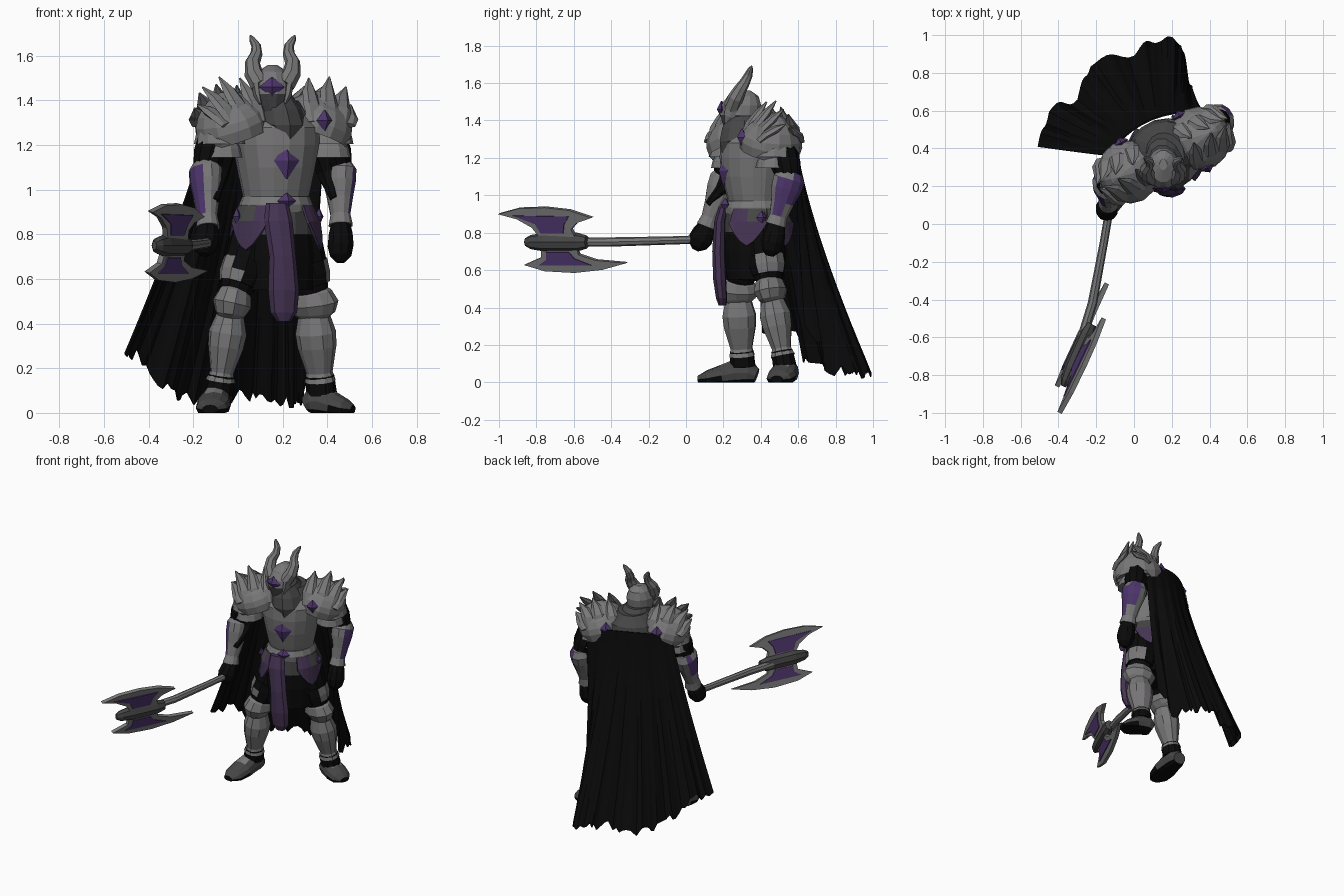
import bpy, bmesh, math, random
from mathutils import Vector as V

random.seed(4)
if "Cube" in bpy.data.objects:
    bpy.data.objects.remove(bpy.data.objects["Cube"])


def material(name, rgb):
    m = bpy.data.materials.new(name)
    m.use_nodes = True
    m.diffuse_color = (*rgb, 1)
    m.node_tree.nodes["Principled BSDF"].inputs["Base Color"].default_value = (*rgb, 1)
    return m


STEEL = material("steel grey", (0.19, 0.185, 0.19))
DARK = material("dark grey", (0.06, 0.06, 0.06))
PURPLE = material("gem purple", (0.075, 0.036, 0.15))
CLOTH = material("dull purple cloth", (0.058, 0.033, 0.085))
BLACK = material("black", (0.003, 0.003, 0.003))

CENTRE, TURN = V((0.17, 0.37, 0)), math.radians(19)
SIDE = V((math.cos(TURN), math.sin(TURN), 0))
BACK = V((-math.sin(TURN), math.cos(TURN), 0))
LINE, REAR = V((0.88, 0.475, 0)), V((-0.475, 0.88, 0))


def finish(name, bm, *mats):
    bmesh.ops.recalc_face_normals(bm, faces=bm.faces)
    me = bpy.data.meshes.new(name)
    bm.to_mesh(me)
    bm.free()
    for m in mats:
        me.materials.append(m)
    ob = bpy.data.objects.new(name, me)
    bpy.context.collection.objects.link(ob)
    return ob


def paint(ob, mat, rule):
    ob.data.materials.append(mat)
    for p in ob.data.polygons:
        if rule(p.center, p.normal):
            p.material_index = len(ob.data.materials) - 1


def tube(name, pts, mat, segs=12, side=SIDE, level=False):
    """Closed loft of elliptical rings: x, y, z, half width, half depth."""
    bm, rings = bmesh.new(), []
    c = [V(p[:3]) for p in pts]
    for i, p in enumerate(pts):
        t = (c[min(i + 1, len(c) - 1)] - c[max(i - 1, 0)]).normalized()
        if level:
            t = V((0, 0, 1))
        a = (V(side) - t * t.dot(V(side))).normalized()
        b = t.cross(a)
        ring = []
        for k in range(segs):
            g = math.tau * k / segs
            co = c[i] + a * p[3] * math.cos(g) + b * p[-1] * math.sin(g)
            co.z = max(co.z, 0)
            ring.append(bm.verts.new(co))
        rings.append(ring)
    for r, s in zip(rings, rings[1:]):
        for k in range(segs):
            j = (k + 1) % segs
            bm.faces.new((r[k], r[j], s[j], s[k]))
    bm.faces.new(rings[0])
    bm.faces.new(rings[-1])
    return finish(name, bm, mat)


def plate(name, outline, origin, ax, ay, thick, mat):
    bm = bmesh.new()
    n = V(ax).cross(V(ay)).normalized() * thick
    face = bm.faces.new([bm.verts.new(V(origin) + V(ax) * u + V(ay) * v - n / 2) for u, v in outline])
    out = bmesh.ops.extrude_face_region(bm, geom=[face])
    bmesh.ops.translate(bm, vec=n, verts=[e for e in out["geom"] if isinstance(e, bmesh.types.BMVert)])
    return finish(name, bm, mat)


def gem(name, c, w, h, d, side=SIDE):
    x, y, z = c
    return tube(name, [(x, y, z - h, 0.003), (x, y, z, w, d), (x, y, z + h, 0.003)], PURPLE, 4, side)


def dome(name, c, radii, out, tilt, mat):
    """Tilted, ridged shoulder shell, open underneath."""
    bm = bmesh.new()
    bmesh.ops.create_uvsphere(bm, u_segments=14, v_segments=10, radius=1)
    bmesh.ops.delete(bm, geom=[v for v in bm.verts if v.co.z < -0.4], context="VERTS")
    for v in bm.verts:
        v.co.z *= 1 - 0.3 * abs(v.co.y) if v.co.z > 0 else 1
        u, w, h = (v.co[i] * radii[i] for i in range(3))
        u, h = u * math.cos(tilt) + h * math.sin(tilt), h * math.cos(tilt) - u * math.sin(tilt)
        v.co = c + LINE * out * u + REAR * w + V((0, 0, h))
    return finish(name, bm, mat)


def body(*rings):
    return [(CENTRE.x, CENTRE.y, z, a, b) for z, a, b in rings]


# Torso, mantle, belt and neck
tube("breastplate", body((0.93, 0.14, 0.135), (1.0, 0.155, 0.155), (1.1, 0.175, 0.18), (1.2, 0.195, 0.19),
                         (1.28, 0.2, 0.185), (1.34, 0.13, 0.14)), STEEL, 16, level=True)
tube("mantle", [(0.155, 0.39, 1.16, 0.18, 0.15), (0.155, 0.39, 1.26, 0.19, 0.165), (0.16, 0.385, 1.34, 0.175, 0.155),
                (0.165, 0.37, 1.4, 0.1, 0.115)], DARK, 16, level=True)
tube("belt", body((0.9, 0.165, 0.165), (0.935, 0.165, 0.17), (0.97, 0.15, 0.155)), STEEL, 16, level=True)
tube("hip_wrap", body((0.8, 0.17, 0.165), (0.91, 0.165, 0.16)), DARK, 14, level=True)
tube("under_skirt", body((0.55, 0.17, 0.15), (0.7, 0.18, 0.165), (0.84, 0.165, 0.155)), BLACK, 14, level=True)
tube("cowl", [(0.18, 0.35, 1.22, 0.07, 0.165), (0.175, 0.35, 1.29, 0.13, 0.18), (0.165, 0.35, 1.36, 0.115, 0.165),
              (0.16, 0.32, 1.425, 0.08, 0.1)], DARK, 12, level=True)
front = CENTRE - BACK * 0.178
gem("chest_gem", (front.x - 0.01, front.y, 1.13), 0.06, 0.082, 0.027)
gem("buckle_gem", (front.x - 0.01, front.y + 0.01, 0.95), 0.045, 0.035, 0.03)

# Cloth strip down the front
tube("front_cloth", [(0.175, 0.2, 0.94, 0.05, 0.025), (0.18, 0.18, 0.86, 0.065, 0.03), (0.2, 0.175, 0.7, 0.06, 0.035),
                     (0.205, 0.18, 0.55, 0.07, 0.035), (0.205, 0.19, 0.45, 0.06, 0.03), (0.205, 0.195, 0.41, 0.03, 0.02)],
     CLOTH, 8, (1, 0.12, 0), level=True)

# Curved hip plates with pointed lower edges
for name, mid in (("right_hip_plate", -150), ("left_hip_plate", -32), ("left_rear_plate", 32), ("right_rear_plate", 150)):
    bm, prev = bmesh.new(), None
    for i in range(7):
        s = i / 3 - 1
        g = math.radians(mid + 30 * s)
        d = SIDE * math.cos(g) + BACK * math.sin(g)
        low = 0.73 + 0.12 * abs(s) ** 1.5
        col = [bm.verts.new(CENTRE + d * r + V((0, 0, z))) for r, z in ((0.17, 0.93), (0.2, 0.86), (0.21, low))]
        if prev:
            for k in range(2):
                bm.faces.new((prev[k], col[k], col[k + 1], prev[k + 1]))
        prev = col
    ob = finish(name, bm, CLOTH)
    paint(ob, DARK, lambda c, n: c.z > 0.88 and abs((c - CENTRE).dot(SIDE)) > 0.15 or "rear" in name and c.z > 0.87)
    ob.modifiers.new("thickness", "SOLIDIFY").thickness = 0.012
for s, sign in (("left", 1), ("right", -1)):
    gem(s + "_hip_gem", CENTRE + SIDE * sign * 0.195 - BACK * 0.03 + V((0, 0, 0.88)), 0.03, 0.035, 0.02, BACK)

# Legs: hip, knee, ankle, heel, toe
LEGS = {
    "left": ((0.27, 0.41, 0.8), (0.335, 0.45, 0.5), (0.37, 0.52, 0.13), (0.32, 0.55), (0.515, 0.485)),
    "right": ((0.07, 0.34, 0.8), (-0.025, 0.275, 0.5), (-0.08, 0.3, 0.13), (-0.09, 0.36), (-0.125, 0.065)),
}
for s, (hip, knee, ankle, heel, toe) in LEGS.items():
    H, K, A, E, T = V(hip), V(knee), V(ankle), V((*heel, 0)), V((*toe, 0))
    sign = 1 if s == "left" else -1
    aim = (T - E).normalized()
    across = aim.cross(V((0, 0, 1)))

    def leg(name, spans, mat):
        return tube(s + "_" + name, [(*p.lerp(q, f), a, b) for p, q, f, a, b in spans], mat, 10, across)
    leg("thigh", [(H, K, 0, 0.1, 0.1), (H, K, 0.4, 0.095, 0.1), (H, K, 0.8, 0.075, 0.085), (H, K, 1, 0.06, 0.07)], BLACK)
    cuisse = leg("thigh_plate", [(H, K, 0.42, 0.098, 0.105), (H, K, 0.6, 0.1, 0.105), (H, K, 0.76, 0.085, 0.095)], STEEL)
    paint(cuisse, BLACK, lambda c, n: n.dot(SIDE) * sign < 0.45)
    leg("knee_guard", [(H, K, 0.78, 0.05, 0.06), (H, K, 0.88, 0.075, 0.095), (K, A, 0.03, 0.088, 0.118),
                       (K, A, 0.14, 0.07, 0.1), (K, A, 0.22, 0.05, 0.06)], STEEL)
    leg("greave", [(K, A, 0.15, 0.06, 0.07), (K, A, 0.38, 0.086, 0.092), (K, A, 0.55, 0.08, 0.088),
                   (K, A, 0.86, 0.052, 0.06), (K, A, 0.97, 0.068, 0.07)], STEEL)
    leg("ankle", [(K, A, 0.9, 0.06, 0.065), (K, A, 1.12, 0.065, 0.07)], BLACK)
    boot = tube(s + "_boot", [(*(E.lerp(T, f) + V((0, 0, z))), w, h) for f, z, w, h in (
        (-0.06, 0.035, 0.045, 0.04), (0.08, 0.05, 0.062, 0.07), (0.3, 0.05, 0.068, 0.075), (0.55, 0.035, 0.078, 0.06),
        (0.82, 0.02, 0.07, 0.045), (1, 0.015, 0.035, 0.02))], DARK, 12, across)
    paint(boot, BLACK, lambda c, n: c.z < 0.022)
    paint(boot, STEEL, lambda c, n: n.z > 0.8 and 0.3 < (c - E).dot(aim) / (T - E).length < 0.6)

# Shoulders: ridged shells, arm bands and fanned horns
RIDGES = ((-0.07, 0.22, 0.03), (0.015, 0.225, 0.05), (0.08, 0.18, 0.07), (0.115, 0.1, 0.06))
for s, out, x, y in (("left", 1, 0.35, 0.455), ("right", -1, -0.03, 0.275)):
    c = V((x, y, 1.28))
    dome(s + "_pauldron", c, (0.165, 0.17, 0.165), out, 0.35, STEEL)
    for i, (h, r) in enumerate(((-0.045, 0.11), (-0.105, 0.098))):
        b = c + LINE * out * 0.06 + V((0, 0, h))
        tube(f"{s}_shoulder_band_{i + 1}", [(b.x, b.y, b.z - 0.03, r, r + 0.02), (b.x, b.y, b.z + 0.01, r - 0.008, r + 0.01),
                                            (b.x, b.y, b.z + 0.05, r * 0.8, r * 0.85)], STEEL, 12, LINE, True)
    for i, (u, h, spread) in enumerate(RIDGES):
        for end, lean, top in (("front", -1, 1), ("rear", 0.85, 0.85)):
            q = [c + LINE * out * (u + spread * k) + REAR * (lean * v + 0.01) + V((0, 0, h * z))
                 for k, v, z in ((-0.3, 0.14, 0.1), (0, 0.105, 0.45), (0.4, 0.055, 0.72 * top), (1, 0.015, top))]
            tube(f"{s}_{end}_spike_{i + 1}", [(*p, a, b) for p, a, b in zip(
                q, (0.03, 0.045, 0.034, 0.004), (0.012, 0.018, 0.02, 0.004))], STEEL, 6, LINE)
    for end, lean in (("front", -1), ("rear", 1)):
        if s == "left" or lean > 0:
            gem(f"{s}_{end}_shoulder_gem", c - LINE * out * 0.04 + REAR * lean * 0.155 + V((0, 0, 0.03)),
                0.042, 0.048, 0.03, LINE)

# Arms: shoulder, elbow, wrist, hand
ARMS = {
    "left": ((0.4, 0.51, 1.28), (0.455, 0.55, 1.08), (0.46, 0.48, 0.84), (0.46, 0.45, 0.69)),
    "right": ((-0.09, 0.25, 1.28), (-0.145, 0.21, 1.08), (-0.135, 0.11, 0.83), (-0.15, 0.055, 0.72)),
}
for s, pts in ARMS.items():
    S, E, W, H = map(V, pts)
    sign = 1 if s == "left" else -1
    tube(s + "_upper_arm", [(*S, 0.075), (*S.lerp(E, 0.6), 0.08), (*E, 0.06)], BLACK, 10)
    tube(s + "_inner_sleeve", [(*(S - SIDE * sign * 0.06), 0.06), (*(E - SIDE * sign * 0.055), 0.055),
                               (*(W - SIDE * sign * 0.03 + V((0, 0, 0.12))), 0.02)], BLACK, 8)
    fore = tube(s + "_forearm_guard", [(*E.lerp(W, f), a, b) for f, a, b in (
        (-0.18, 0.05, 0.065), (-0.02, 0.075, 0.09), (0.2, 0.072, 0.085), (0.5, 0.058, 0.064), (0.8, 0.045, 0.05),
        (1, 0.055, 0.058))], STEEL, 12)
    paint(fore, PURPLE, lambda c, n: n.dot(SIDE) * sign > 0.4 and 0.92 < c.z < 1.1)
    tube(s + "_gauntlet", [(*W.lerp(H, f), a, b) for f, a, b in (
        (-0.1, 0.042, 0.045), (0.25, 0.055, 0.06), (0.6, 0.06, 0.065), (0.9, 0.05, 0.05), (1.1, 0.02, 0.02))], BLACK, 10)

# Helmet, face mask and curved horns
X = V((1, 0, 0))
helm = tube("helmet", [(0.155, 0.27, 1.33, 0.04, 0.06), (0.155, 0.285, 1.38, 0.07, 0.09), (0.155, 0.29, 1.43, 0.088, 0.11),
                       (0.155, 0.295, 1.48, 0.088, 0.11), (0.155, 0.305, 1.53, 0.065, 0.085),
                       (0.155, 0.315, 1.56, 0.02, 0.03)], STEEL, 14, X, True)
paint(helm, DARK, lambda c, n: c.z < 1.44 and n.y < 0)
gem("brow_gem", (0.152, 0.19, 1.46), 0.058, 0.045, 0.025, X)
for s, m in (("left", 1), ("right", -1)):
    tube(s + "_horn", [(0.155 + m * dx, y, z, r) for dx, y, z, r in (
        (0.055, 0.245, 1.47, 0.045), (0.085, 0.265, 1.52, 0.042), (0.09, 0.293, 1.57, 0.034), (0.072, 0.318, 1.61, 0.027),
        (0.074, 0.335, 1.645, 0.022), (0.092, 0.345, 1.675, 0.014), (0.1, 0.352, 1.692, 0.004))], STEEL, 8, X)
    tube(s + "_cheek_guard", [(0.155 + m * 0.075, 0.25, 1.47, 0.02, 0.05), (0.155 + m * 0.068, 0.235, 1.42, 0.016, 0.035),
                              (0.155 + m * 0.055, 0.215, 1.385, 0.006, 0.01)], STEEL, 6, X)

# Cloak with folds and a ragged hem
HEM = [V(p) for p in ((-0.51, 0.41, 0.27), (-0.45, 0.6, 0.24), (-0.3, 0.67, 0.07), (-0.23, 0.85, 0.05), (0, 0.91, 0.06),
                      (0.13, 0.985, 0.04), (0.25, 0.965, 0.04), (0.29, 0.78, 0.04), (0.32, 0.65, 0.27))]
COLS, ROWS = 64, 14
bm, grid = bmesh.new(), []
for i in range(COLS + 1):
    s = i / COLS
    top = V((-0.14, 0.365, 1.29)) * (1 - s) ** 2 + V((0.05, 0.63, 1.36)) * 2 * s * (1 - s) + V((0.39, 0.59, 1.29)) * s * s
    k = min(int(s * 8), 7)
    hem = HEM[k].lerp(HEM[k + 1], s * 8 - k)
    hem.z += random.uniform(-0.02, 0.05)
    col = []
    for j in range(ROWS + 1):
        t = j / ROWS
        p = top.lerp(hem, t)
        flare = t ** 1.35
        p.x, p.y = top.x + (hem.x - top.x) * (t + flare) / 2, top.y + (hem.y - top.y) * flare
        p.y = min(p.y + 0.022 * t * math.sin(s * 48), 0.992)
        col.append(bm.verts.new(p))
    grid.append(col)
for a, b in zip(grid, grid[1:]):
    for j in range(ROWS):
        bm.faces.new((a[j], b[j], b[j + 1], a[j + 1]))
cloak = finish("cloak", bm, BLACK)
cloak.modifiers.new("thickness", "SOLIDIFY").thickness = 0.008

# Double-bladed axe held forward
tube("axe_shaft", [(-0.125, 0.11, 0.765, 0.022), (-0.16, -0.1, 0.758, 0.022), (-0.22, -0.42, 0.75, 0.025),
                   (-0.3, -0.68, 0.75, 0.025)], STEEL, 8, X)
tube("axe_hub", [(-0.225, -0.53, 0.75, 0.028, 0.035), (-0.25, -0.58, 0.75, 0.04, 0.05), (-0.33, -0.76, 0.75, 0.04, 0.05),
                 (-0.36, -0.83, 0.75, 0.03, 0.038), (-0.375, -0.86, 0.75, 0.012, 0.02)], DARK, 8, X)
HUB, ALONG, UP = (-0.305, -0.72, 0.75), (0.48, 1, 0), (0.3, 0, 1)
BLADES = {
    "upper": (((-0.06, 0.03), (-0.1, 0.08), (-0.18, 0.125), (-0.28, 0.152), (-0.17, 0.182), (-0.03, 0.187), (0.1, 0.172),
               (0.22, 0.132), (0.14, 0.105), (0.11, 0.07), (0.13, 0.03)),
              ((-0.05, 0.05), (-0.08, 0.1), (-0.2, 0.145), (0.1, 0.14), (0.075, 0.1), (0.07, 0.05))),
    "lower": (((-0.05, -0.03), (-0.05, -0.08), (-0.14, -0.12), (-0.03, -0.153), (0.13, -0.162), (0.28, -0.145),
               (0.405, -0.11), (0.24, -0.095), (0.15, -0.065), (0.14, -0.03)),
              ((-0.02, -0.05), (-0.02, -0.09), (-0.06, -0.12), (0.22, -0.12), (0.13, -0.085), (0.1, -0.05))),
}
for s, (edge, inlay) in BLADES.items():
    plate(s + "_blade", edge, HUB, ALONG, UP, 0.026, STEEL)
    side = V(ALONG).cross(V(UP)).normalized() * 0.015
    for name, off in (("left", side), ("right", -side)):
        plate(f"{s}_blade_inlay_{name}", inlay, V(HUB) + off, ALONG, UP, 0.008, PURPLE)
